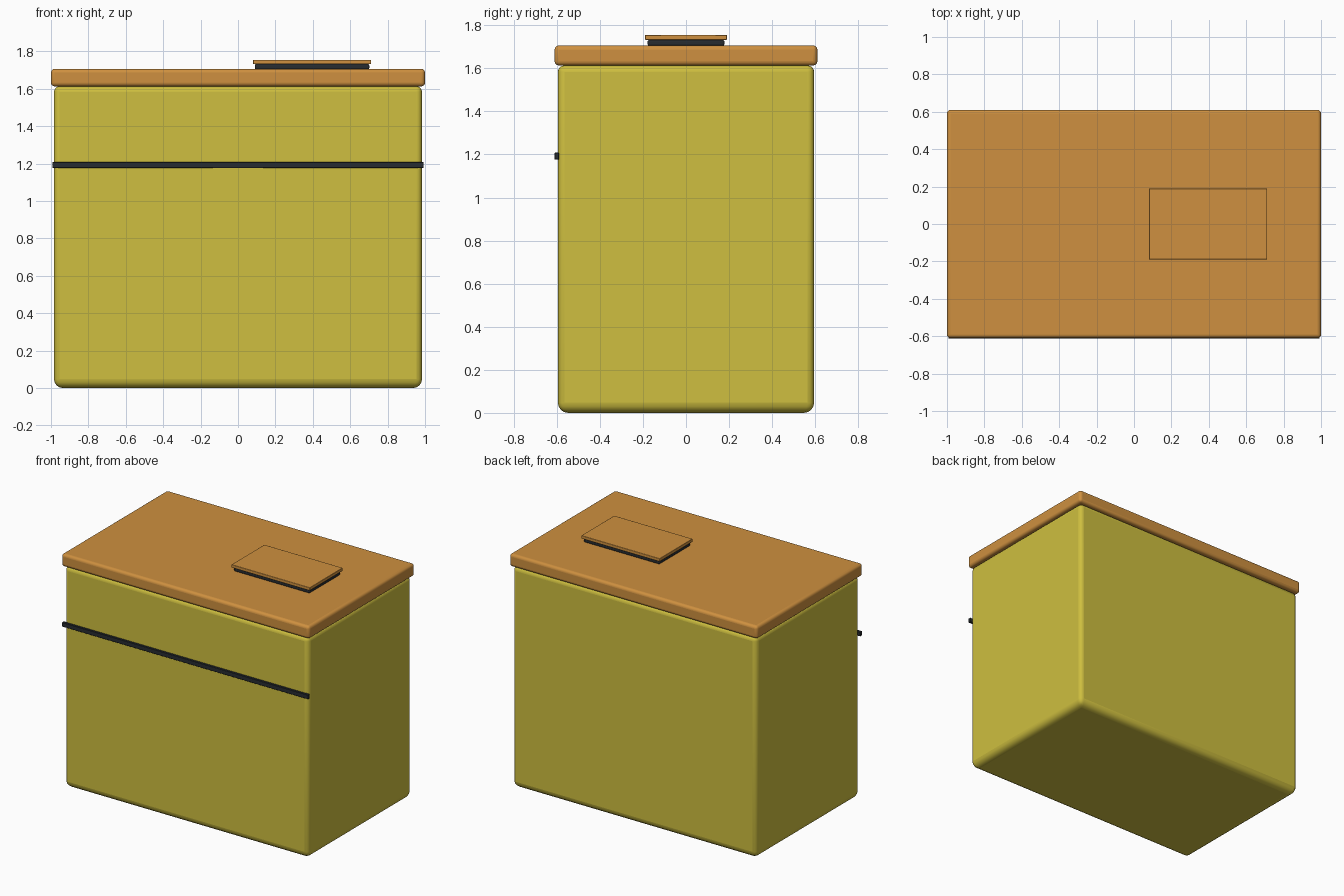
import bpy, bmesh, math

if "Cube" in bpy.data.objects:
    bpy.data.objects.remove(bpy.data.objects["Cube"])


def material(name, color):
    m = bpy.data.materials.new(name)
    m.diffuse_color = (*color, 1)
    m.use_nodes = True
    m.node_tree.nodes["Principled BSDF"].inputs["Base Color"].default_value = m.diffuse_color
    return m


yellow = material("yellow_paint", (0.62, 0.52, 0.05))
orange = material("orange_paint", (0.62, 0.28, 0.05))
black = material("black_rubber", (0.02, 0.025, 0.03))


def box(name, x, y, z, mat, bevel, segments=3, bottom_bevel=None):
    """Rounded box spanning the x, y, z ranges; the bottom rim may be rounder."""
    me = bpy.data.meshes.new(name)
    bm = bmesh.new()
    bmesh.ops.create_cube(bm, size=1)
    for v in bm.verts:
        v.co = [(r[0] + r[1]) / 2 + c * (r[1] - r[0]) for c, r in zip(v.co, (x, y, z))]
    widest = bottom_bevel or bevel
    weight = bm.edges.layers.float.new("bevel_weight_edge")
    for e in bm.edges:
        at_bottom = all(v.co.z < z[0] + 1e-4 for v in e.verts)
        e[weight] = 1.0 if at_bottom else bevel / widest
    bm.to_mesh(me)
    bm.free()
    ob = bpy.data.objects.new(name, me)
    bpy.context.collection.objects.link(ob)
    me.materials.append(mat)
    mod = ob.modifiers.new("rounded_edges", 'BEVEL')
    mod.limit_method = 'WEIGHT'
    mod.width = widest
    mod.segments = segments
    bpy.ops.object.select_all(action='DESELECT')
    ob.select_set(True)
    bpy.context.view_layer.objects.active = ob
    bpy.ops.object.shade_smooth_by_angle(angle=math.radians(40))
    return ob


# Main bin body and overhanging lid
box("body", (-0.984, 0.984), (-0.595, 0.595), (0, 1.613), yellow, 0.03, 4, 0.048)
box("lid", (-1, 1), (-0.61, 0.61), (1.613, 1.706), orange, 0.02, 4)

# Dark trim strip across the front
box("front_strip", (-0.993, 0.993), (-0.611, -0.59), (1.176, 1.208), black, 0.002, 1)

# Small hatch on the lid: dark gasket below a thin plate
box("hatch_gasket", (0.09, 0.702), (-0.178, 0.178), (1.704, 1.732), black, 0.008)
box("hatch_plate", (0.08, 0.712), (-0.19, 0.19), (1.732, 1.755), orange, 0.003, 2)
